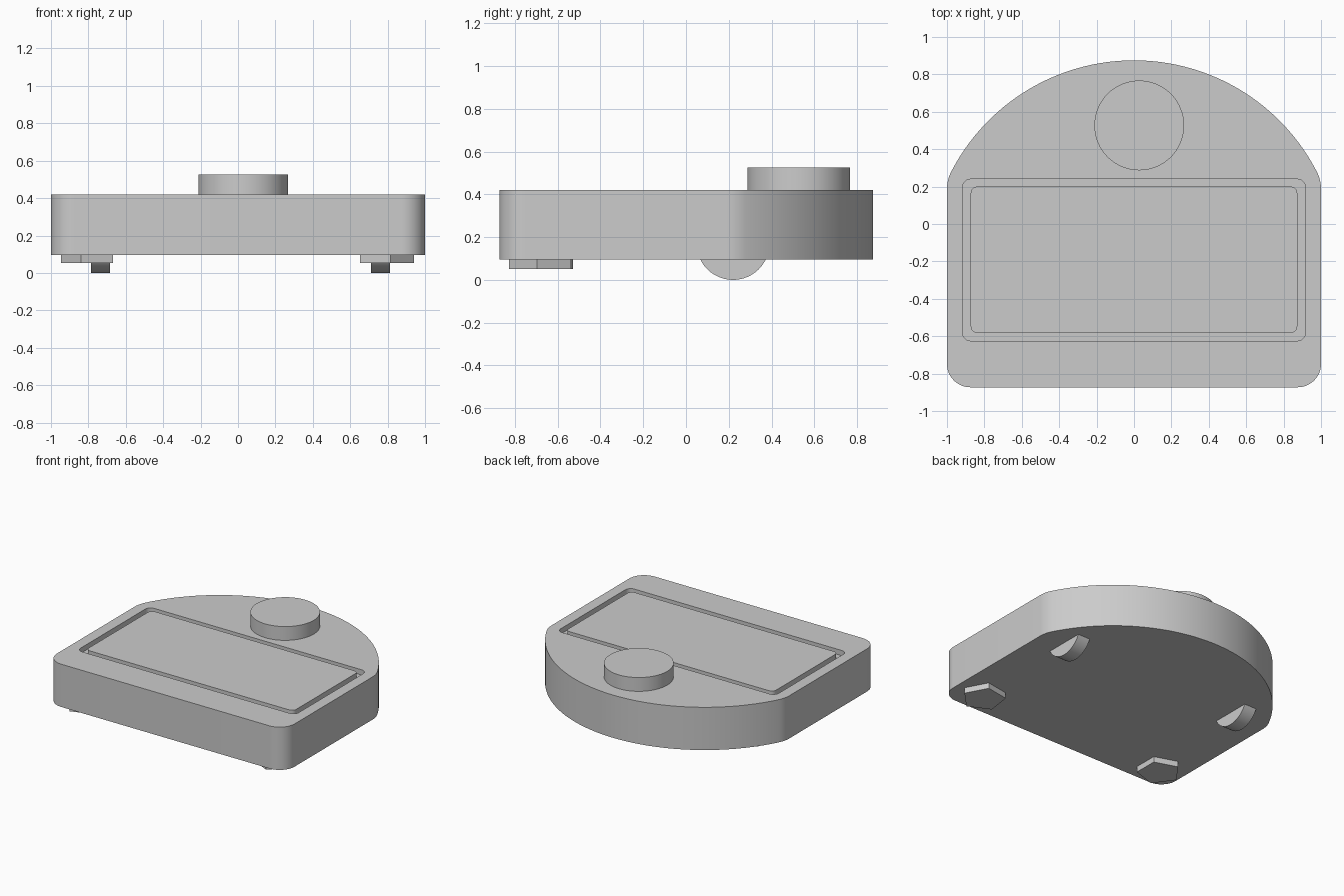
import bpy, bmesh
from math import sin, cos, pi, radians, sqrt, atan2
from mathutils import Matrix

cube = bpy.data.objects.get("Cube")
if cube:
    bpy.data.objects.remove(cube, do_unlink=True)

grey = bpy.data.materials.new("light_grey")
grey.use_nodes = True
colour = (0.6, 0.6, 0.6, 1)
grey.diffuse_color = colour
grey.node_tree.nodes["Principled BSDF"].inputs["Base Color"].default_value = colour


def arc(cx, cy, r, start, end, steps):
    """Points along an arc, angles in radians."""
    angles = [start + (end - start) * i / steps for i in range(steps + 1)]
    return [(cx + r * cos(a), cy + r * sin(a)) for a in angles]


def rounded_rect(x, y0, y1, r):
    """Rectangle outline centred on x = 0 with rounded corners."""
    corners = [(x - r, y1 - r), (r - x, y1 - r), (r - x, y0 + r), (x - r, y0 + r)]
    points = []
    for i, (cx, cy) in enumerate(corners):
        points += arc(cx, cy, r, i * pi / 2, (i + 1) * pi / 2, 6)
    return points


def prism(name, outline, z0, z1, matrix=None, smooth=True):
    """Extrude a flat outline from z0 to z1."""
    bm = bmesh.new()
    base = bm.faces.new([bm.verts.new((x, y, z0)) for x, y in outline])
    top = bmesh.ops.extrude_face_region(bm, geom=[base])["geom"]
    moved = [v for v in top if isinstance(v, bmesh.types.BMVert)]
    bmesh.ops.translate(bm, verts=moved, vec=(0, 0, z1 - z0))
    if matrix:
        bm.transform(matrix)
    bmesh.ops.recalc_face_normals(bm, faces=bm.faces)
    mesh = bpy.data.meshes.new(name)
    bm.to_mesh(mesh)
    bm.free()
    mesh.materials.append(grey)
    obj = bpy.data.objects.new(name, mesh)
    bpy.context.collection.objects.link(obj)
    if smooth:
        shade(obj)
    return obj


def shade(obj):
    bpy.ops.object.select_all(action="DESELECT")
    obj.select_set(True)
    bpy.context.view_layer.objects.active = obj
    bpy.ops.object.shade_smooth_by_angle(angle=radians(30))


# Body: straight front and sides, bowed back, blended shoulders
bottom, top = 0.095, 0.42
front, back = -0.873, 0.875
bow, shoulder, corner = 1.1, 0.2, 0.125
bow_y = back - bow
rise = sqrt((bow - shoulder) ** 2 - (1 - shoulder) ** 2)
bend = atan2(rise, 1 - shoulder)
outline = arc(1 - shoulder, bow_y + rise, shoulder, 0, bend, 8)
outline += arc(0, bow_y, bow, bend, pi - bend, 64)[1:]
outline += arc(shoulder - 1, bow_y + rise, shoulder, pi - bend, pi, 8)[1:]
outline += arc(corner - 1, front + corner, corner, pi, 1.5 * pi, 12)
outline += arc(1 - corner, front + corner, corner, 1.5 * pi, 2 * pi, 12)
body = prism("body", outline, bottom, top, smooth=False)

# Shallow recess in the top, leaving a groove around the panel
floor = top - 0.04
cutter = prism("recess_cutter", rounded_rect(0.917, -0.625, 0.24, 0.045), floor, top + 0.1,
               smooth=False)
cutter.hide_render = True
cut = body.modifiers.new("recess", "BOOLEAN")
cut.operation = "DIFFERENCE"
cut.solver = "EXACT"
cut.object = cutter
bpy.context.view_layer.objects.active = body
bpy.ops.object.modifier_apply(modifier=cut.name)
bpy.data.objects.remove(cutter, do_unlink=True)
shade(body)

prism("top_panel", rounded_rect(0.873, -0.582, 0.2, 0.035), floor, top)

# Round knob behind the panel
prism("knob", arc(0.028, 0.527, 0.24, 0, 2 * pi, 64)[:-1], top, 0.525)

# Five-sided front feet, each turned a little differently
for name, x, turn in (("left_foot", 0.788, 64), ("right_foot", -0.793, 36)):
    start = radians(turn)
    prism(name, arc(x, -0.675, 0.154, start, start + 2 * pi, 5)[:-1], 0.052, bottom, smooth=False)

# Wheels, mostly sunk into the body
wheel_r = 0.17
for name, x in (("left_wheel", 0.762), ("right_wheel", -0.735)):
    place = Matrix.Translation((x, 0.22, wheel_r)) @ Matrix.Rotation(pi / 2, 4, "Y")
    prism(name, arc(0, 0, wheel_r, 0, 2 * pi, 48)[:-1], -0.051, 0.051, place)
